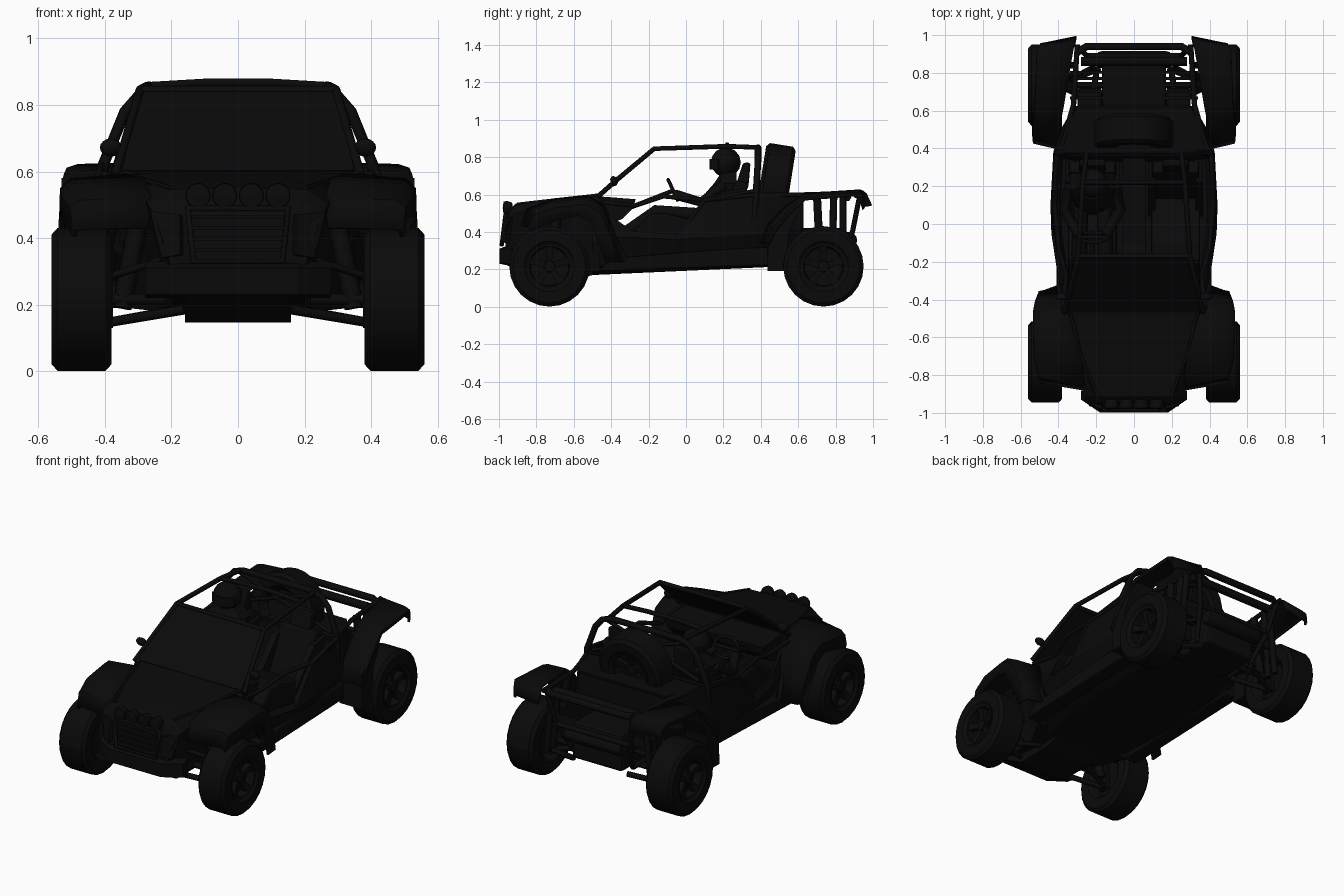
import bpy, bmesh, math
from mathutils import Vector, Matrix

if "Cube" in bpy.data.objects:
    bpy.data.objects.remove(bpy.data.objects["Cube"])

black = bpy.data.materials.new("black_paint")
black.diffuse_color = (0.003, 0.003, 0.003, 1)
black.use_nodes = True
black.node_tree.nodes["Principled BSDF"].inputs["Base Color"].default_value = black.diffuse_color


def mesh(name, verts, faces, thick=0, mirror=False, smooth=None, bevel=0):
    me = bpy.data.meshes.new(name)
    bm = bmesh.new()
    vs = [bm.verts.new(v) for v in verts]
    for f in faces:
        bm.faces.new([vs[i] for i in f])
    bmesh.ops.recalc_face_normals(bm, faces=bm.faces)
    bm.to_mesh(me)
    bm.free()
    ob = bpy.data.objects.new(name, me)
    bpy.context.collection.objects.link(ob)
    me.materials.append(black)
    if thick:
        m = ob.modifiers.new("thick", 'SOLIDIFY')
        m.thickness, m.offset = thick, 0
    if bevel:
        m = ob.modifiers.new("bevel", 'BEVEL')
        m.width, m.segments = bevel, 2
    if mirror:
        ob.modifiers.new("mirror", 'MIRROR')
    if smooth:
        bpy.ops.object.select_all(action='DESELECT')
        ob.select_set(True)
        bpy.context.view_layer.objects.active = ob
        bpy.ops.object.shade_smooth_by_angle(angle=math.radians(smooth))
    return ob


def loft(name, rows, closed=False, caps=False, **kw):
    n, verts, faces = len(rows[0]), [p for r in rows for p in r], []
    for i in range(len(rows) - 1):
        for j in range(n if closed else n - 1):
            k = (j + 1) % n
            faces.append((i * n + j, i * n + k, (i + 1) * n + k, (i + 1) * n + j))
    if caps:
        faces += [tuple(range(n)), tuple(range(len(verts) - n, len(verts)))]
    return mesh(name, verts, faces, **kw)


def prism(name, prof, x0, x1, **kw):
    # side profile (y, z) extruded across x
    return loft(name, [[(x, y, z) for y, z in prof] for x in (x0, x1)], True, True, **kw)


def box(name, x0, x1, y0, y1, z0, z1, **kw):
    return prism(name, [(y0, z0), (y1, z0), (y1, z1), (y0, z1)], x0, x1, **kw)


def lathe(name, prof, mat, seg=24, smooth=35):
    # profile of (radius, offset) turned round local x
    rows = [[mat @ Vector((o, r * math.cos(a), r * math.sin(a))) for r, o in prof]
            for a in (2 * math.pi * i / seg for i in range(seg))]
    return loft(name, rows + [rows[0]], True, smooth=smooth)


def tube(name, pts, r=0.012, both=False, cyclic=False):
    for s in ((1, -1) if both else (1,)):
        cu = bpy.data.curves.new(name, 'CURVE')
        cu.dimensions, cu.bevel_depth, cu.bevel_resolution = '3D', r, 1
        cu.use_fill_caps = True
        sp = cu.splines.new('POLY')
        sp.points.add(len(pts) - 1)
        for p, q in zip(sp.points, pts):
            p.co = (q[0] * s, q[1], q[2], 1)
        sp.use_cyclic_u = cyclic
        cu.materials.append(black)
        bpy.context.collection.objects.link(bpy.data.objects.new(name, cu))


def ball(name, c, size, rot=0, seg=14):
    prof = [(math.sin(math.pi * i / 8) + 1e-4, math.cos(math.pi * i / 8)) for i in range(9)]
    m = Matrix.Translation(c) @ Matrix.Rotation(rot, 4, 'X') @ Matrix.Diagonal((*size, 1))
    return lathe(name, prof, m, seg, 60)


# Wheels: tyre, dished rim and five spokes
def wheel(name, mat, w=0.09, r=.215):
    lathe(name + "_tyre", [(.118, w - .015), (.135, w), (r - .02, w), (r, w - .018), (r, .018 - w),
                           (r - .02, -w), (.135, -w), (.118, .015 - w)], mat)
    lathe(name + "_rim", [(.12, w - .01), (.108, w - .012), (.102, .03), (.03, .02), (.001, .02),
                          (.001, -.03), (.102, -.04), (.12, .01 - w)], mat)
    for i in range(5):
        a = mat @ Matrix.Rotation(2 * math.pi * i / 5, 4, 'X')
        loft(name + "_spoke", [[a @ Vector((x, s * h, q)) for x, s in
             ((.02, -1), (.02, 1), (w - d, 1), (w - d, -1))] for q, h, d in
             ((.02, .014, .035), (.07, .016, .03), (.114, .026, .018))], True, True)
    lathe(name + "_hub", [(.001, w - .02), (.03, w - .025), (.035, 0), (.001, 0)], mat, 12)


for y, tag in ((-.73, "front"), (.735, "rear")):
    for s in (1, -1):
        wheel(tag + "_wheel", Matrix.Translation((s * .47, y, .216)) @
              Matrix.Rotation(0 if s > 0 else math.pi, 4, 'Z'))
wheel("spare_wheel", Matrix.Translation((0, .478, .66)) @ Matrix.Rotation(math.radians(-9), 4, 'X')
      @ Matrix.Rotation(math.pi / 2, 4, 'Z'), .08, .208)

# Open tub, from cowl to rear deck
tub = [(-.5, .34, .18, .56, .35), (-.38, .37, .185, .47, .37), (-.28, .395, .19, .40, .37),
       (-.05, .43, .20, .385, .36), (.1, .435, .205, .57, .37), (.38, .42, .22, .61, .39),
       (.5, .38, .23, .61, .40), (.62, .31, .25, .61, .42)]
loft("tub", [[(0, y, zb), (w * .62, y, zb), (w * .85, y, zb + .04), (w, y, zs), (w - .02, y, zt)]
             for y, w, zb, zt, zs in tub], thick=.015, mirror=True)
prism("side_sill", [(-.47, .19), (.44, .22), (.44, .32), (.1, .3), (-.4, .26)], .32, .41, mirror=True, bevel=.01)
prism("floor_keel", [(-.6, .165), (.5, .215), (.5, .24), (-.6, .2)], -.12, .12)
loft("rear_deck", [[(-w, y, z), (w, y, z)] for y, w, z in ((.36, .40, .59), (.5, .36, .60), (.62, .29, .6))], thick=.02)
loft("rear_bulkhead", [[(-w, y, z), (w, y, z)] for w, y, z in ((.3, .34, .22), (.4, .36, .4), (.4, .38, .61))], thick=.02)
loft("tail_panel", [[(-w, y, z), (w, y, z)] for w, y, z in ((.18, .6, .25), (.29, .62, .42), (.29, .62, .6))], thick=.015)

# Nose and hood
nose = [(-.46, .34, .595, .375, .54, .33, .19), (-.62, .29, .58, .32, .53, .24, .18),
        (-.8, .25, .562, .285, .52, .2, .2), (-.91, .21, .545, .27, .50, .2, .23),
        (-.945, .19, .515, .25, .47, .19, .25), (-.965, .17, .46, .235, .42, .185, .27)]
loft("nose", [[(-b, y, zb), (-s, y, zs), (-t, y, zt), (0, y, zt + .006), (t, y, zt), (s, y, zs), (b, y, zb)]
              for y, t, zt, s, zs, b, zb in nose], True, True)
for s in (1, -1):
    tube("hood_seam", [(s * .34, -.46, .6), (s * .28, -.7, .573), (s * .2, -.9, .55)], .008)

# Grille frame, slats and lights
tube("grille_frame", [(-.15, -.965, .49), (.15, -.965, .49), (.135, -.985, .33), (-.135, -.985, .33)], .012, cyclic=True)
for i in range(4):
    box("grille_slat", -.14, .14, -.98, -.95, .36 + i * .033, .37 + i * .033)
for x in (-.12, -.04, .04, .12):
    lathe("nose_lamp", [(.001, -.03), (.03, -.025), (.038, 0), (.036, .02), (.001, .025)],
          Matrix.Translation((x, -.955, .528)) @ Matrix.Rotation(-math.pi / 2, 4, 'Z'), 14)
loft("headlamp", [[(.17, -.97, .47), (.26, -.93, .48)], [(.17, -.985, .35), (.225, -.955, .34)]], thick=.02, mirror=True)

# Front bumper and skid plate
loft("bumper", [[(x, y, .23), (x, y, .31), (x, y + .05, .33), (x, y + .05, .22)] for x, y in
                ((-.28, -.93), (-.18, -.998), (.18, -.998), (.28, -.93))], True, True)
prism("skid_plate", [(-.97, .23), (-.82, .147), (-.6, .147), (-.45, .18), (-.45, .22), (-.95, .26)], -.16, .16)


# Fenders: crowned top skin with a lip turned towards the wheel centre
def fender(name, rows, yc, lip):
    out = []
    for y, z, xi, xo, skew, drop in rows:
        c = Vector((xo, yc, .22))
        top, edge = (Vector((xo - k, y - skew, z)) for k in (.03, 0))
        top += (c - top).normalized() * drop * .35
        edge += (c - edge).normalized() * drop
        out.append([(xi, y, z), top, edge, edge + (c - edge).normalized() * lip])
    loft(name, out, thick=.012, mirror=True, smooth=40)


fender("front_fender", [(-.875, .43, .27, .49, -.03, .01), (-.85, .52, .26, .50, -.03, .03), (-.7, .575, .28, .525, 0, .05),
       (-.52, .59, .31, .53, 0, .05), (-.44, .54, .34, .53, 0, .04), (-.385, .40, .36, .52, .01, .02),
       (-.32, .24, .38, .50, .03, .01)], -.73, .07)
fender("rear_fender", [(.40, .34, .40, .53, -.02, .01), (.44, .44, .40, .535, -.02, .02), (.53, .53, .39, .53, -.01, .02),
       (.63, .6, .37, .52, 0, .015), (.78, .612, .345, .515, 0, .015), (.93, .622, .32, .51, .01, .015),
       (.96, .605, .31, .5, .02, .01), (.99, .54, .305, .49, .03, .01)], .735, .018)
prism("mud_guard", [(.435, .19), (.53, .19), (.55, .4), (.6, .5), (.62, .58), (.53, .5), (.44, .4)], .38, .53, mirror=True)

# Roll cage
tube("cage_side", [(.37, -.47, .59), (.345, -.38, .67), (.295, -.17, .845), (.27, .22, .858), (.25, .38, .852)], .014, True)
tube("main_hoop", [(.41, .36, .4), (.405, .375, .62), (.34, .385, .78), (.295, .385, .832), (.23, .385, .852),
     (-.23, .385, .852), (-.295, .385, .832), (-.34, .385, .78), (-.405, .375, .62), (-.41, .36, .4)], .018)
tube("roof_bar", [(-.295, -.17, .846), (.295, -.17, .846)], .013)
tube("roof_arch", [(-.27, .22, .858), (-.1, .22, .868), (.1, .22, .868), (.27, .22, .858)], .013)
tube("hoop_cross_brace", [(.36, .385, .63), (-.27, .385, .84)], .012, True)
tube("rear_rail", [(.38, .42, .6), (.32, .63, .6), (.3, .95, .61)], .014, True)
tube("door_bar", [(.375, -.45, .56), (.36, -.27, .54), (.40, -.12, .59), (.42, .1, .57), (.41, .37, .6)], .013, True)
tube("side_brace", [(.37, -.47, .55), (.4, -.32, .24)], .012, True)
tube("quarter_brace", [(.42, -.05, .37), (.425, .1, .57), (.41, .37, .62)], .012, True)

# Windscreen
mesh("windscreen", [(-.35, -.465, .6), (.35, -.465, .6), (.29, -.17, .843), (-.29, -.17, .843)], [(0, 1, 2, 3)], thick=.008)

# Mirrors
tube("mirror_arm", [(.345, -.39, .65), (.38, -.385, .67)], .008, True)
for s in (1, -1):
    ball("mirror", (s * .382, -.385, .672), (.033, .02, .028), .3, 10)

# Cabin: dashboard, tunnel, seats
prism("dashboard", [(-.46, .59), (-.27, .575), (-.28, .53), (-.34, .47), (-.46, .42)], -.33, .33)
prism("tunnel", [(-.45, .2), (.35, .22), (.35, .42), (-.1, .36), (-.45, .4)], -.06, .06)
for s in (1, -1):
    x = s * .22
    prism("seat_cushion", [(-.34, .34), (-.19, .50), (-.1, .5), (.12, .44), (.2, .3), (-.1, .26)], x - .13, x + .13, bevel=.015)
    prism("seat_back", [(.12, .38), (.22, .36), (.34, .66), (.27, .68)], x - .125, x + .125, bevel=.015)
    prism("headrest", [(.27, .66), (.335, .65), (.345, .77), (.305, .77)], x - .07, x + .07, bevel=.012)
    for d in (-.125, .125):
        prism("seat_bolster", [(.04, .42), (.2, .4), (.33, .64), (.22, .62)], x + d - .02, x + d + .02)

# Driver and steering wheel
dx = -.22
loft("driver_torso", [[(dx + w * a, y + d * b, z) for a, b in ((-1, -.6), (-.6, -1), (.6, -1), (1, -.6), (1, 1), (-1, 1))]
     for w, y, d, z in ((.08, .12, .07, .46), (.1, .16, .08, .58), (.12, .21, .06, .66), (.05, .23, .04, .72))], True, True)
ball("helmet", (dx, .213, .772), (.082, .08, .08))
loft("helmet_visor", [[(dx + .08 * math.sin(a), .21 - .078 * math.cos(a), z) for a in (-1.1, -.5, 0, .5, 1.1)]
     for z in (.735, .79)], thick=.012)
for s in (1, -1):
    tube("driver_arm", [(dx + s * .12, .2, .65), (dx + s * .15, .08, .56), (dx + s * .07, -.06, .6)], .028)
    tube("driver_leg", [(dx + s * .06, .12, .49), (dx + s * .07, -.16, .51), (dx + s * .05, -.4, .34)], .04)
tilt = Matrix.Translation((dx, -.07, .625)) @ Matrix.Rotation(math.radians(-65), 4, 'X')
tube("steering_rim", [tilt @ Vector((.08 * math.cos(i * math.pi / 8), -.06 * math.sin(i * math.pi / 8), 0))
                      for i in range(16)], .01, cyclic=True)
tube("steering_spoke", [tilt @ Vector((-.08, 0, 0)), tilt @ Vector((.08, 0, 0))], .01)
tube("steering_column", [(dx, -.07, .62), (dx, -.3, .53)], .014)

# Engine, gearbox, exhaust
box("engine_block", -.17, .17, .58, .86, .2, .42, bevel=.02)
box("engine_side_case", .17, .3, .6, .72, .26, .38, mirror=True, bevel=.015)
for i in range(5):
    box("cooling_fin", .16, .34, .66 + i * .034, .675 + i * .034, .36, .42, mirror=True)
lathe("muffler", [(.001, -.2), (.04, -.19), (.045, -.17), (.045, .17), (.04, .19), (.001, .2)],
      Matrix.Translation((0, .87, .355)), 14)

# Rear frame and bumper rails
tube("rear_top_rail", [(-.3, .91, .6), (-.25, .94, .6), (.25, .94, .6), (.3, .91, .6)], .02)
tube("rear_light_bar", [(-.28, .86, .585), (.28, .86, .585)], .024)
tube("rear_upright", [(.29, .93, .6), (.25, .89, .4), (.2, .8, .22)], .014, True)
tube("rear_lower_rail", [(-.25, .89, .4), (.25, .89, .4)], .015)
tube("rear_lower_frame", [(.24, .5, .25), (.2, .8, .22)], .016, True)

# Suspension: arms, axles and coil shocks
for yc, w in ((-.73, .16), (.735, .18)):
    for dy in (-.09, .09):
        tube("lower_arm", [(w, yc + dy, .185), (.40, yc, .145)], .016, True)
        tube("upper_arm", [(w + .05, yc + dy, .34), (.40, yc, .28)], .012, True)
    tube("axle", [(-.42, yc, .216), (.42, yc, .216)], .018)
    box("wheel_carrier", .375, .405, yc - .035, yc + .035, .13, .31, mirror=True)
for y0, y1, zt, r in ((-.72, -.69, .54, .03), (.72, .70, .6, .024), (.78, .79, .6, .02), (.84, .84, .6, .018)):
    a, b = Vector((.35, y0, .19)), Vector((.28 if y0 < 0 else .31, y1, zt))
    tube("shock_body", [a, b], r, True)
